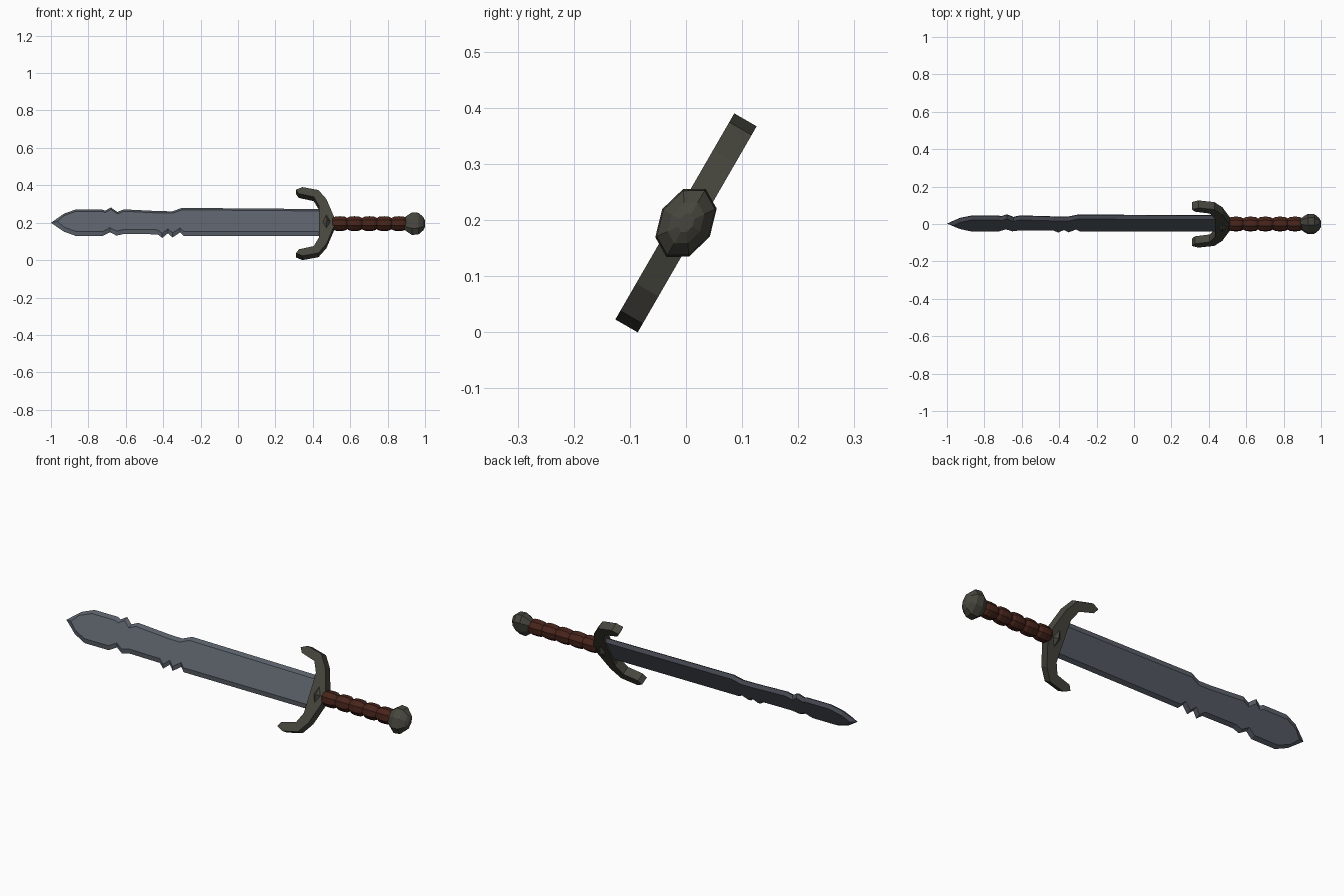
import bpy, bmesh, math

if "Cube" in bpy.data.objects:
    bpy.data.objects.remove(bpy.data.objects["Cube"])

TILT = math.radians(-30)   # whole sword is rolled about its long axis
HEIGHT = 0.195


def material(name, rgb):
    m = bpy.data.materials.new(name)
    m.diffuse_color = (*rgb, 1)
    m.use_nodes = True
    m.node_tree.nodes["Principled BSDF"].inputs["Base Color"].default_value = m.diffuse_color
    return m


STEEL = material("steel", (0.10, 0.115, 0.14))
IRON = material("dark_iron", (0.062, 0.06, 0.047))
LEATHER = material("leather", (0.065, 0.018, 0.011))


def finish(name, bm, mat):
    bmesh.ops.recalc_face_normals(bm, faces=bm.faces)
    me = bpy.data.meshes.new(name)
    bm.to_mesh(me)
    bm.free()
    me.materials.append(mat)
    ob = bpy.data.objects.new(name, me)
    bpy.context.collection.objects.link(ob)
    ob.rotation_euler.x = TILT
    ob.location.z = HEIGHT
    return ob


def loft(bm, rings, cap=True):
    """Join equal-length closed rings of points with quads."""
    vs = [[bm.verts.new(p) for p in r] for r in rings]
    n = len(vs[0])
    for a, b in zip(vs, vs[1:]):
        for i in range(n):
            j = (i + 1) % n
            bm.faces.new((a[i], a[j], b[j], b[i]))
    if cap:
        bm.faces.new(vs[0])
        bm.faces.new(vs[-1])


def oval(x, rv, ru, n=8):
    return [(x, rv * math.cos(2 * math.pi * i / n), ru * math.sin(2 * math.pi * i / n))
            for i in range(n)]


# Blade: chipped outline with a sharp edge, bevelled up to two flat faces
top = [(-.93, .062), (-.865, .088), (-.73, .088), (-.71, .08), (-.68, .1), (-.645, .072),
       (-.61, .088), (-.42, .077), (-.35, .076), (-.30, .097), (.44, .09)]
bottom = [(-.93, -.05), (-.865, -.077), (-.725, -.077), (-.685, -.053), (-.65, -.074),
          (-.61, -.064), (-.43, -.066), (-.405, -.088), (-.375, -.06), (-.35, -.085),
          (-.31, -.055), (-.29, -.076), (.44, -.077)]
outline = [(-1, .005)] + top + bottom[::-1]


def inset(x, u):
    if x == -1:
        return -.965, u
    return x, u - math.copysign(.02, u)


def flat(v):
    return [(x, v, u) for x, u in (inset(*p) for p in outline)]


bm = bmesh.new()
loft(bm, [flat(-.014), [(x, 0, u) for x, u in outline], flat(.014)])
finish("blade", bm, STEEL)

# Guard: hooked profile mirrored up and down, extruded through its thickness
half = [(.512, .033), (.473, .138), (.43, .194), (.345, .212), (.31, .196),
        (.325, .172), (.405, .152), (.432, .10)]
profile = half + [(x, -u) for x, u in half[::-1]]
bm = bmesh.new()
loft(bm, [[(x, v, u) for x, u in profile] for v in (-.023, .023)])
finish("guard", bm, IRON)

# Guard boss: faceted pyramid swelling on both faces
bm = bmesh.new()
rim = [bm.verts.new(p) for p in ((.43, 0, 0), (.47, 0, .09), (.515, 0, 0), (.47, 0, -.09))]
for v in (-.042, .042):
    peak = bm.verts.new((.475, v, 0))
    for i in range(4):
        bm.faces.new((rim[i], rim[(i + 1) % 4], peak))
finish("guard_boss", bm, IRON)

# Grip: five wrapped leather bands with grooves between
bm = bmesh.new()
rings = []
start, step = .505, .079
for k in range(5):
    for t, r in ((0, .031), (.18, .039), (.5, .041), (.82, .039)):
        rings.append(oval(start + step * (k + t), r, r))
rings.append(oval(start + step * 5, .031, .031))
loft(bm, rings)
finish("grip", bm, LEATHER)

# Pommel: flattened eight-sided knob
bm = bmesh.new()
loft(bm, [oval(x, .049 * s, .070 * s) for x, s in
          ((.89, .55), (.93, 1), (.965, .95), (.99, .6), (1.0, .27))])
finish("pommel", bm, IRON)
